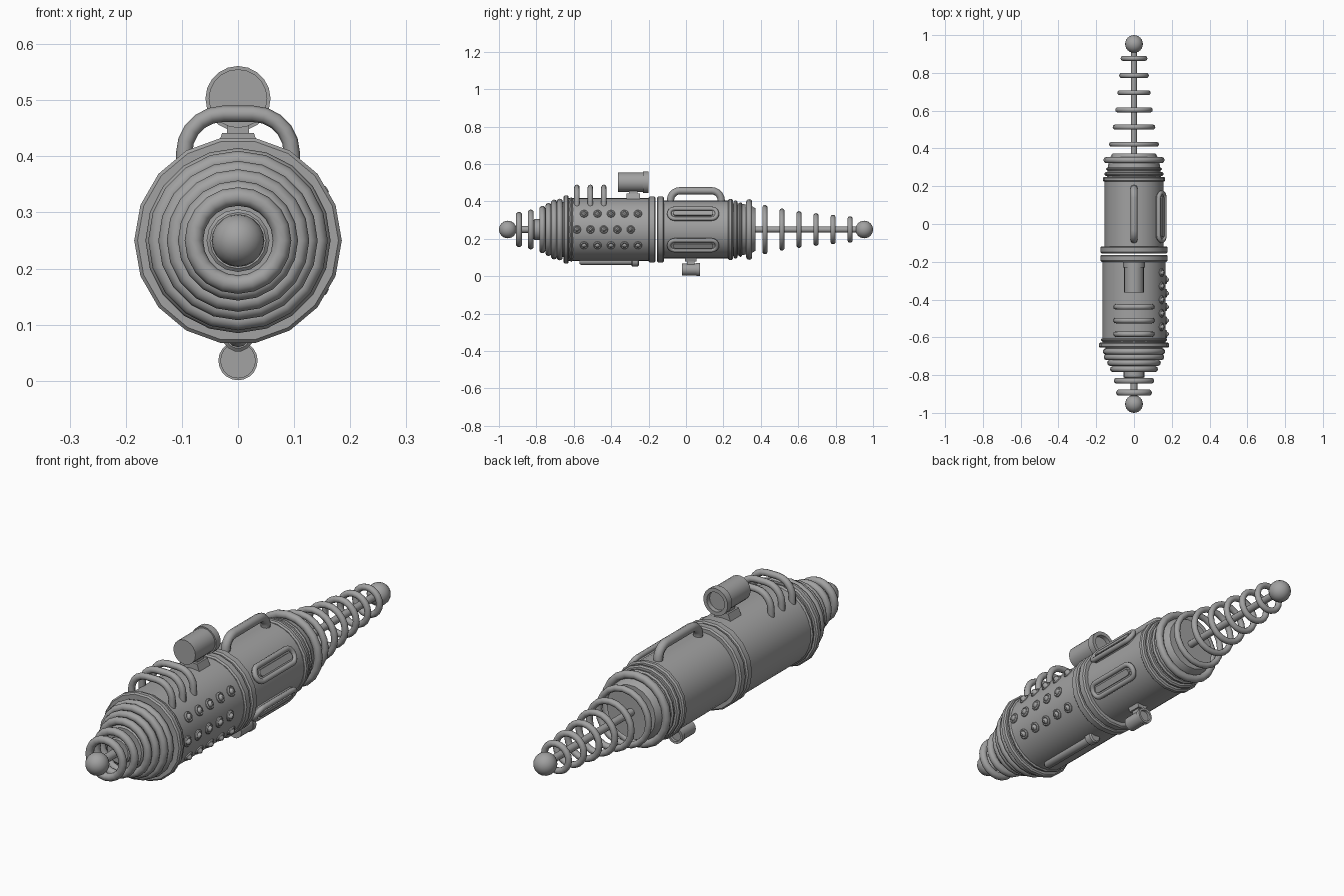
import bpy, bmesh
from math import pi, sin, cos, radians
from mathutils import Matrix, Vector

cube = bpy.data.objects.get("Cube")
if cube:
    bpy.data.objects.remove(cube)

grey = bpy.data.materials.new("plain grey")
grey.use_nodes = True
colour = (0.36, 0.36, 0.36, 1)
grey.diffuse_color = colour
grey.node_tree.nodes["Principled BSDF"].inputs["Base Color"].default_value = colour

AXIS = 0.25                                   # height of the long axis
ALONG = Matrix.Rotation(-pi / 2, 4, 'X')      # turns local z into +y


def finish(obj, angle=35):
    obj.data.materials.clear()
    obj.data.materials.append(grey)
    bpy.ops.object.select_all(action='DESELECT')
    obj.select_set(True)
    bpy.context.view_layer.objects.active = obj
    bpy.ops.object.shade_smooth_by_angle(angle=radians(angle))
    return obj


def from_bmesh(name, bm, angle=35):
    bmesh.ops.recalc_face_normals(bm, faces=bm.faces)
    mesh = bpy.data.meshes.new(name)
    bm.to_mesh(mesh)
    bm.free()
    obj = bpy.data.objects.new(name, mesh)
    bpy.context.collection.objects.link(obj)
    return finish(obj, angle)


def lathe(name, profile, place=None, sides=18):
    """Turn (distance, radius) pairs about an axis, by default the long one."""
    if place is None:
        place = Matrix.Translation((0, 0, AXIS)) @ ALONG
    bm = bmesh.new()
    rings = []
    for d, r in profile:
        rings.append([bm.verts.new(place @ Vector((r * cos(2 * pi * i / sides),
                      r * sin(2 * pi * i / sides), d))) for i in range(sides)])
    for a, b in zip(rings, rings[1:]):
        for i in range(sides):
            j = (i + 1) % sides
            bm.faces.new((a[i], a[j], b[j], b[i]))
    bm.faces.new(rings[0])
    bm.faces.new(rings[-1])
    return from_bmesh(name, bm)


def ring(name, y, outer, thick):
    bpy.ops.mesh.primitive_torus_add(major_radius=outer - thick, minor_radius=thick,
                                     major_segments=20, minor_segments=10,
                                     location=(0, y, AXIS), rotation=(pi / 2, 0, 0))
    obj = bpy.context.object
    obj.name = name
    return finish(obj, 60)


def ball(name, y, r):
    bpy.ops.mesh.primitive_uv_sphere_add(segments=20, ring_count=12, radius=r,
                                         location=(0, y, AXIS), rotation=(pi / 2, 0, 0))
    obj = bpy.context.object
    obj.name = name
    return finish(obj)


def rounded(points, radius, closed=False, steps=5):
    """Round the corners of a path."""
    pts = [Vector(p) for p in points]
    out = []
    for i, p in enumerate(pts):
        if not closed and i in (0, len(pts) - 1):
            out.append(p)
            continue
        a = p + (pts[i - 1] - p).normalized() * radius
        b = p + (pts[(i + 1) % len(pts)] - p).normalized() * radius
        for k in range(steps + 1):
            t = k / steps * pi / 2
            out.append(a + (p - a) * sin(t) + (b - p) * (1 - cos(t)))
    return out


def tube(name, path, r, closed=False, place=Matrix()):
    curve = bpy.data.curves.new(name, 'CURVE')
    curve.dimensions = '3D'
    curve.bevel_depth = r
    curve.bevel_resolution = 2
    curve.use_fill_caps = True
    line = curve.splines.new('POLY')
    line.points.add(len(path) - 1)
    for point, co in zip(line.points, path):
        point.co = (*(place @ co), 1)
    line.use_cyclic_u = closed
    obj = bpy.data.objects.new(name, curve)
    bpy.context.collection.objects.link(obj)
    bpy.ops.object.select_all(action='DESELECT')
    obj.select_set(True)
    bpy.context.view_layer.objects.active = obj
    bpy.ops.object.convert(target='MESH')
    return finish(bpy.context.object, 60)


def plate(name, outline, height, place):
    """Solid slab from an outline lying in local xy."""
    bm = bmesh.new()
    face = bm.faces.new([bm.verts.new(place @ p) for p in outline])
    out = bmesh.ops.extrude_face_region(bm, geom=[face])["geom"]
    up = place.to_3x3() @ Vector((0, 0, height))
    bmesh.ops.translate(bm, vec=up, verts=[v for v in out if isinstance(v, bmesh.types.BMVert)])
    return from_bmesh(name, bm)


def flange(name, y0, y1, r):
    b = 0.006
    return lathe(name, [(y0, r - b), (y0 + b, r), (y1 - b, r), (y1, r - b)])


# Main body drums
lathe("front_body", [(-0.64, 0.168), (-0.17, 0.168)], sides=32)
lathe("rear_body", [(-0.15, 0.155), (0.235, 0.155)], sides=32)
lathe("nose_core", [(-0.775, 0.085), (-0.745, 0.115), (-0.71, 0.135), (-0.64, 0.155)])
lathe("tail_core", [(0.22, 0.145), (0.31, 0.138), (0.355, 0.125), (0.372, 0.115)])

# Raised bands
for k, (y0, y1, r) in enumerate([(-0.655, -0.627, 0.185), (-0.622, -0.605, 0.175),
                                 (-0.2, -0.163, 0.178), (-0.155, -0.118, 0.178),
                                 (0.225, 0.25, 0.165), (0.255, 0.275, 0.157),
                                 (0.283, 0.3, 0.148)]):
    flange(f"body_band_{k}", y0, y1, r)

# Rings of the nose and tail
for k, (y, r) in enumerate([(-0.675, 0.165), (-0.705, 0.16), (-0.735, 0.142), (-0.768, 0.127),
                            (-0.83, 0.107), (-0.893, 0.095)]):
    ring(f"nose_ring_{k}", y, r, 0.0165)
ring("tail_base_ring", 0.338, 0.162, 0.017)
for k, r in enumerate([0.132, 0.113, 0.099, 0.088, 0.079, 0.071]):
    ring(f"tail_ring_{k}", 0.422 + 0.091 * k, r, 0.0135)

# Rods and end balls
lathe("nose_rod", [(-0.95, 0.018), (-0.77, 0.018)], sides=12)
lathe("nose_hub", [(-0.815, 0.05), (-0.81, 0.056), (-0.77, 0.056)], sides=16)
lathe("tail_rod", [(0.36, 0.016), (0.95, 0.016)], sides=12)
ball("nose_ball", -0.953, 0.047)
ball("tail_ball", 0.953, 0.047)

# Three arches over the front body
for k in range(3):
    y = -0.583 + 0.072 * k
    path = [(-0.096, y, 0.37), (-0.096, y, 0.476), (0.096, y, 0.476), (0.096, y, 0.37)]
    tube(f"top_arch_{k}", rounded(path, 0.07), 0.0145)

# Carrying handle on the rear body
path = [(0, -0.083, 0.38), (0, -0.083, 0.457), (0, 0.188, 0.457), (0, 0.188, 0.38)]
tube("top_handle", rounded(path, 0.05), 0.0195)


# Sight above and lamp below: a barrel with a lipped, hollow rear end
def barrel(name, y0, y1, z, r, lip):
    place = Matrix.Translation((0, 0, z)) @ ALONG
    lathe(name, [(y0, r * 0.8), (y0, r * 0.9), (y1 - lip, r * 0.9), (y1 - lip, r), (y1, r),
                 (y1, r * 0.72), (y1 - lip * 0.6, r * 0.7)], place, 20)


barrel("sight_barrel", -0.363, -0.2, 0.503, 0.058, 0.03)
barrel("lamp_barrel", -0.022, 0.075, 0.036, 0.035, 0.018)


def block(name, y0, y1, z0, z1, w0, w1):
    bm = bmesh.new()
    bmesh.ops.create_cube(bm, size=1)
    for v in bm.verts:
        half = w0 if v.co.z < 0 else w1
        v.co = (half * (1 if v.co.x > 0 else -1), y0 if v.co.y < 0 else y1,
                z0 if v.co.z < 0 else z1)
    from_bmesh(name, bm)


block("sight_foot", -0.318, -0.245, 0.4, 0.442, 0.044, 0.028)
block("sight_neck", -0.305, -0.258, 0.435, 0.47, 0.02, 0.02)
block("lamp_neck", 0.005, 0.045, 0.06, 0.085, 0.013, 0.013)
block("lamp_foot", -0.005, 0.055, 0.08, 0.11, 0.02, 0.03)

# Pipe under the front body
low = Matrix.Translation((0, 0, 0.08)) @ ALONG
lathe("under_pipe", [(-0.57, 0.014), (-0.56, 0.02), (-0.27, 0.02)], low, 12)
lathe("under_pipe_cap", [(-0.292, 0.022), (-0.287, 0.028), (-0.257, 0.028), (-0.252, 0.022)], low, 14)


def on_side(angle, y, r):
    """Frame on the +x side: local z points outward, local y runs along the body."""
    return (Matrix.Translation((0, y, AXIS)) @ Matrix.Rotation(pi / 2 - radians(angle), 4, 'Y')
            @ Matrix.Translation((0, 0, r)))


# Rows of studs on the front body
for row, angle in enumerate((-30, 0, 30)):
    for k in range(5):
        y = -0.545 + 0.072 * k - (0.038 if angle == 0 else 0)
        lathe(f"stud_{row}_{k}", [(-0.01, 0.022), (0.005, 0.022), (0.009, 0.018), (0.007, 0.013),
                                  (0.013, 0.011), (0.018, 0.005)], on_side(angle, y, 0.166), 12)

# Slotted panels on the rear body
for name, angle in (("upper", 30), ("lower", -30)):
    place = on_side(angle, 0.038, 0.15)
    frame = [(-0.031, -0.128, 0), (0.031, -0.128, 0), (0.031, 0.128, 0), (-0.031, 0.128, 0)]
    edge = rounded(frame, 0.03, True)
    plate(f"{name}_panel_base", edge, 0.021, place)
    tube(f"{name}_panel_frame", edge, 0.0115, True, place @ Matrix.Translation((0, 0, 0.019)))
    slot = [(x * 0.45, y * 0.84, z) for x, y, z in frame]
    plate(f"{name}_panel_bar", rounded(slot, 0.0135, True), 0.029, place)
